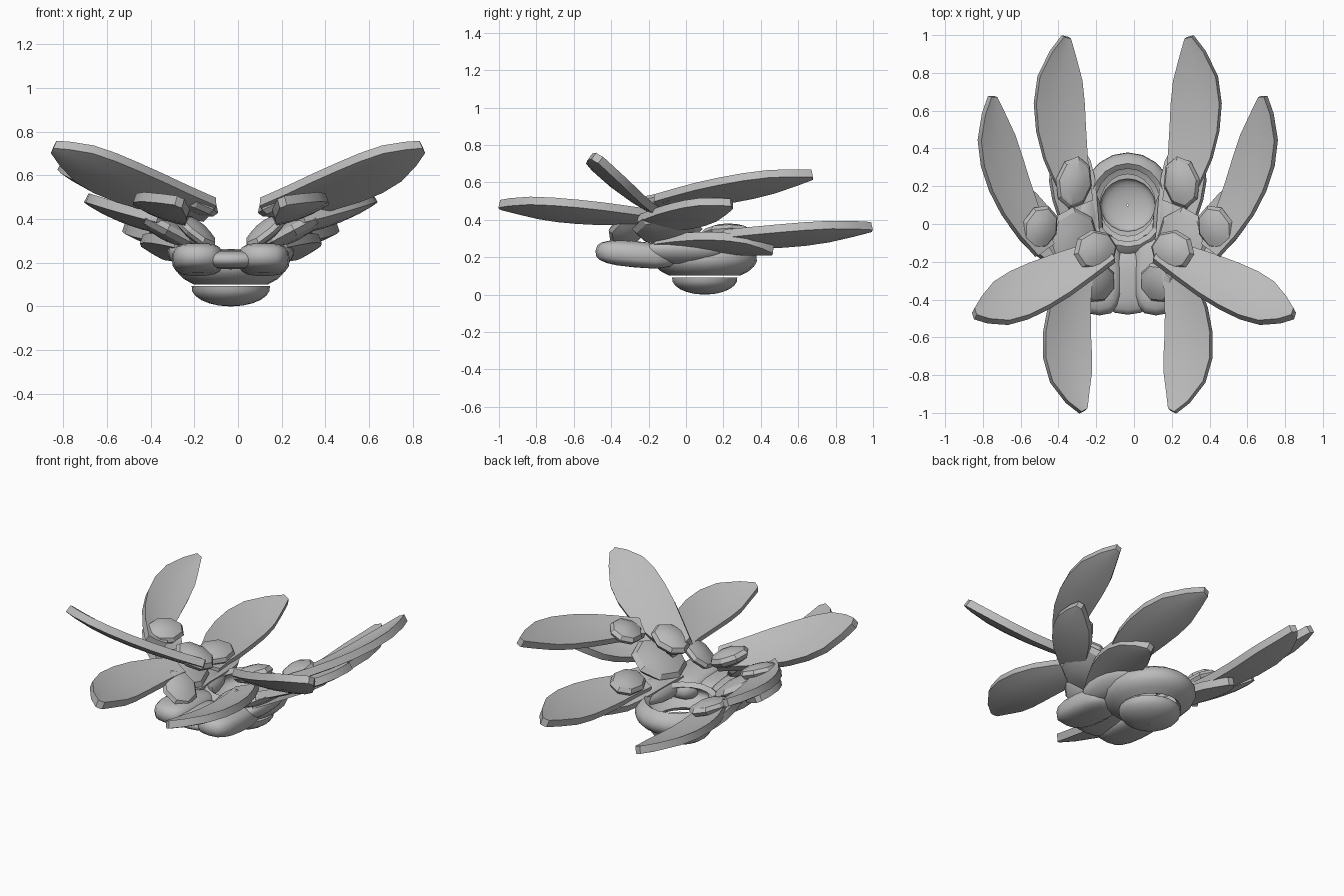
import bpy, bmesh, math
from mathutils import Vector, Matrix

cube = bpy.data.objects.get("Cube")
if cube:
    bpy.data.objects.remove(cube)

grey = bpy.data.materials.new("plain_grey")
grey.use_nodes = True
GREY = (0.5, 0.5, 0.5, 1)
grey.diffuse_color = GREY
grey.node_tree.nodes["Principled BSDF"].inputs["Base Color"].default_value = GREY

AXIS = -0.033          # mirror line of the flower
SIDES = {"left": 1, "right": -1}
# position along the petal, share of the full width
PROFILE = [(0, .5), (.15, .7), (.3, .88), (.45, .98), (.6, 1), (.75, .88), (.9, .5), (1, .15)]


def finish(name, bm, angle):
    bmesh.ops.recalc_face_normals(bm, faces=bm.faces)
    mesh = bpy.data.meshes.new(name)
    bm.to_mesh(mesh)
    bm.free()
    mesh.materials.append(grey)
    obj = bpy.data.objects.new(name, mesh)
    bpy.context.collection.objects.link(obj)
    bpy.ops.object.select_all(action="DESELECT")
    obj.select_set(True)
    bpy.context.view_layer.objects.active = obj
    bpy.ops.object.shade_smooth_by_angle(angle=math.radians(angle))


def petal(name, root, mid, tip, half, tilt, axis=AXIS, thick=.045):
    """Curved slab swept along a spine through three points, on both sides."""
    root, mid, tip = Vector(root), Vector(mid), Vector(tip)
    ctrl = mid * 2 - (root + tip) / 2
    tilt = math.radians(tilt)
    for side, s in SIDES.items():
        bm = bmesh.new()
        rings = []
        for t, share in PROFILE:
            p = root * (1 - t) ** 2 + ctrl * 2 * t * (1 - t) + tip * t * t
            d = ((ctrl - root) * (1 - t) + (tip - ctrl) * t).normalized()
            flat = Vector((d.y, -d.x, 0)).normalized()
            across = flat * math.cos(tilt) + Vector((0, 0, math.sin(tilt)))
            normal = across.cross(d).normalized()
            if normal.z < 0:
                normal.negate()
            ring = []
            for lift in (.5, -.5):
                for k in (-1, -.5, 0, .5, 1):
                    cup = .1 * half * share * (k * k - .5)
                    ring.append(p + across * half * share * k + normal * (thick * lift + cup))
            points = ring[:5] + ring[:4:-1]
            rings.append([bm.verts.new((v.x * s + axis, v.y, v.z)) for v in points])
        for a, b in zip(rings, rings[1:]):
            n = len(a)
            for i in range(n):
                j = (i + 1) % n
                bm.faces.new((a[i], a[j], b[j], b[i]))
        for end in (rings[0], rings[-1]):
            for i in range(4):
                bm.faces.new((end[i], end[i + 1], end[8 - i], end[9 - i]))
        finish(side + "_" + name, bm, 35)


def lump(name, centre, radii, roll=0, turn=0, pitch=0, segs=16, angle=60, axis=AXIS, pair=True, power=1.0):
    """Squashed ball, mirrored when it is one of a pair; a low power makes it boxier."""
    for side, s in (SIDES.items() if pair else [("middle", 1)]):
        bm = bmesh.new()
        bmesh.ops.create_uvsphere(bm, u_segments=segs, v_segments=segs // 2 + 2, radius=1)
        for v in bm.verts:
            v.co = [math.copysign(abs(c) ** power, c) for c in v.co]
        turned = (Matrix.Rotation(math.radians(turn) * s, 4, "Z")
                  @ Matrix.Rotation(math.radians(-roll) * s, 4, "Y")
                  @ Matrix.Rotation(math.radians(pitch), 4, "X"))
        place = Matrix.Translation((centre[0] * s + axis, centre[1], centre[2]))
        bm.transform(place @ turned @ Matrix.Diagonal((*radii, 1)))
        finish(side + "_" + name, bm, angle)


def knob(name, centre, radii, roll, turn=0, axis=AXIS):
    """Flat faceted pad."""
    lump(name, centre, radii, roll, turn, segs=8, angle=20, axis=axis)


def bowl(name, centre, radii, low, high, wall=.035, segs=20, steps=6):
    """Thick open shell: the part of a squashed ball between two latitudes."""
    bm = bmesh.new()
    loops = []
    outside = [(low + (high - low) * i / steps, 0) for i in range(steps + 1)]
    inside = [(lat, wall) for lat, _ in reversed(outside)]
    for lat, inset in outside + inside:
        lat = math.radians(lat)
        rx, ry, rz = (r - inset for r in radii)
        loop = []
        for k in range(segs):
            a = 2 * math.pi * k / segs
            loop.append(bm.verts.new((centre[0] + AXIS + rx * math.cos(lat) * math.cos(a),
                                      centre[1] + ry * math.cos(lat) * math.sin(a),
                                      centre[2] + rz * math.sin(lat))))
        loops.append(loop)
    for a, b in zip(loops, loops[1:] + loops[:1]):
        for k in range(segs):
            j = (k + 1) % segs
            bm.faces.new((a[k], a[j], b[j], b[k]))
    finish(name, bm, 40)


# Long outer petals
petal("front_high_petal", (.13, -.14, .44), (.54, -.35, .575), (.845, -.475, .73), .145, 30, axis=0)
petal("back_high_petal", (.44, -.14, .49), (.645, .25, .56), (.715, .675, .64), .115, 25)
petal("back_low_petal", (.25, .1, .29), (.36, .55, .31), (.325, .99, .36), .135, 18)
petal("front_low_petal", (.24, -.2, .41), (.325, -.62, .44), (.235, -.99, .478), .13, -20)

# Shorter petals underneath
petal("under_side_petal", (.3, -.22, .38), (.5, 0, .42), (.64, .245, .485), .115, 25)
petal("under_back_petal", (.2, -.15, .27), (.29, .18, .27), (.3, .465, .235), .12, 18)

# Faceted pads where the petals start
knob("back_knob", (.285, .22, .33), (.1, .14, .045), 15, 10)
knob("side_knob", (.465, -.02, .51), (.1, .125, .045), 20, 20)
knob("front_knob", (.205, -.14, .475), (.125, .11, .05), 22, -10, axis=0)
knob("inner_knob", (.16, -.31, .345), (.12, .11, .04), 40, 20)

# Core joining the petals
knob("petal_base", (.29, -.1, .35), (.16, .19, .05), 28)
lump("base_side", (.21, -.02, .23), (.085, .22, .06), 30)

# Nested cup of the flower
lump("front_scale", (.15, -.265, .215), (.12, .22, .07), pitch=-5, power=.7)
lump("front_lip", (0, -.31, .215), (.15, .17, .045), pair=False, power=.8)
bowl("middle_cup", (0, .1, .19), (.255, .28, .12), -48, 38)
bowl("bottom_cup", (0, .1, .085), (.18, .175, .085), -88, 5)
